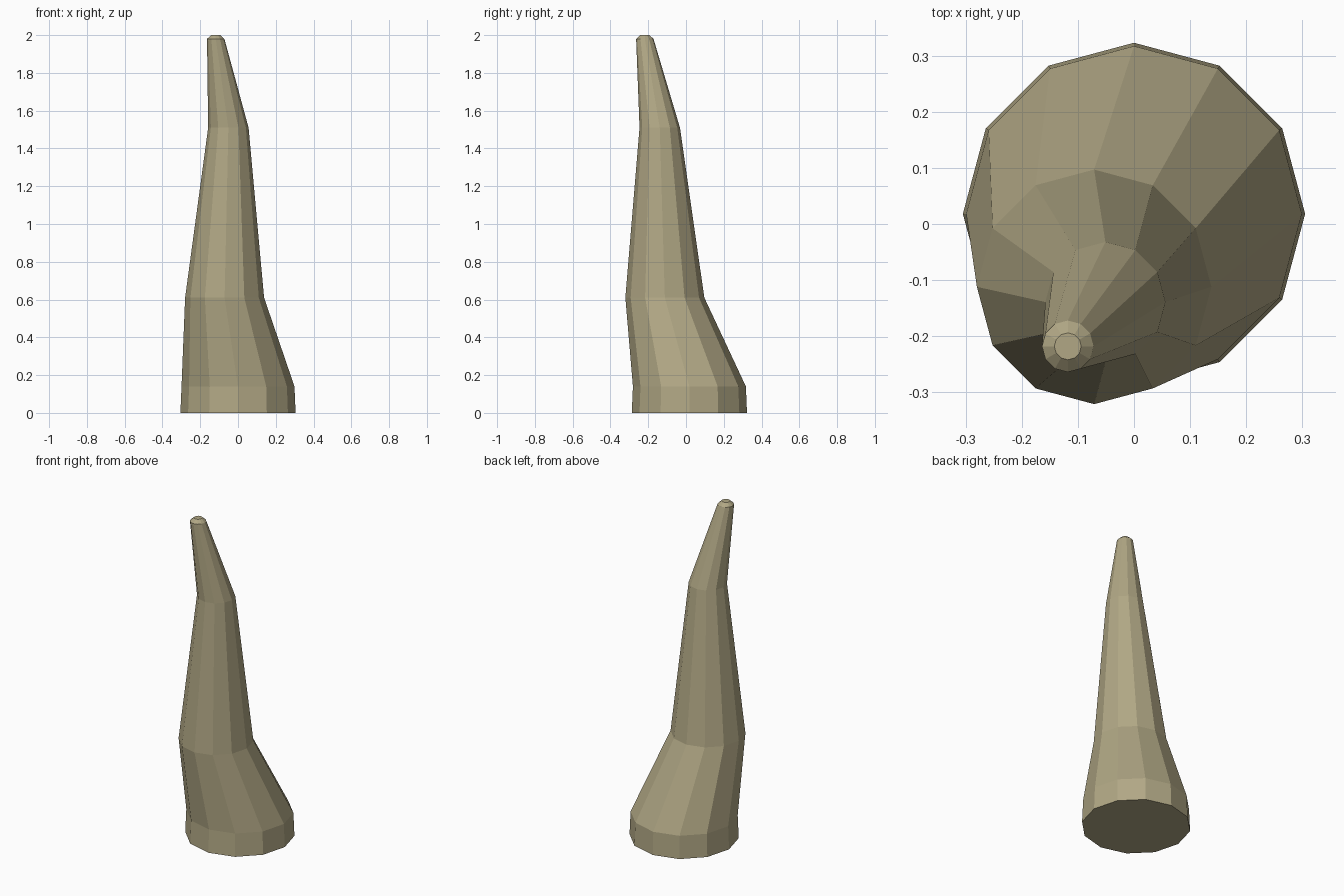
import bpy, bmesh, math

if "Cube" in bpy.data.objects:
    bpy.data.objects.remove(bpy.data.objects["Cube"])

SIDES = 12
# Horn cross-sections: centre x, centre y, height, radius
RINGS = [
    (0.0, 0.018, 0.0, 0.305),
    (0.0, 0.018, 0.14, 0.299),
    (-0.071, -0.112, 0.61, 0.209),
    (-0.051, -0.139, 1.51, 0.107),
    (-0.118, -0.218, 1.98, 0.046),
    (-0.118, -0.218, 2.0, 0.024),
]

# Bone colour
bone = bpy.data.materials.new("bone tan")
bone.diffuse_color = (0.44, 0.39, 0.235, 1.0)
bone.use_nodes = True
bone.node_tree.nodes["Principled BSDF"].inputs["Base Color"].default_value = bone.diffuse_color

# Curved horn: loft through the rings, then cap base and tip
bm = bmesh.new()
loops = []
for cx, cy, z, r in RINGS:
    loops.append([bm.verts.new((cx + r * math.cos(math.tau * i / SIDES),
                                cy + r * math.sin(math.tau * i / SIDES), z))
                  for i in range(SIDES)])
for low, high in zip(loops, loops[1:]):
    for i in range(SIDES):
        j = (i + 1) % SIDES
        bm.faces.new((low[i], low[j], high[j], high[i]))
bm.faces.new(loops[0][::-1])
bm.faces.new(loops[-1])
bmesh.ops.recalc_face_normals(bm, faces=bm.faces)

mesh = bpy.data.meshes.new("horn")
bm.to_mesh(mesh)
bm.free()
mesh.materials.append(bone)
horn = bpy.data.objects.new("horn", mesh)
bpy.context.collection.objects.link(horn)
